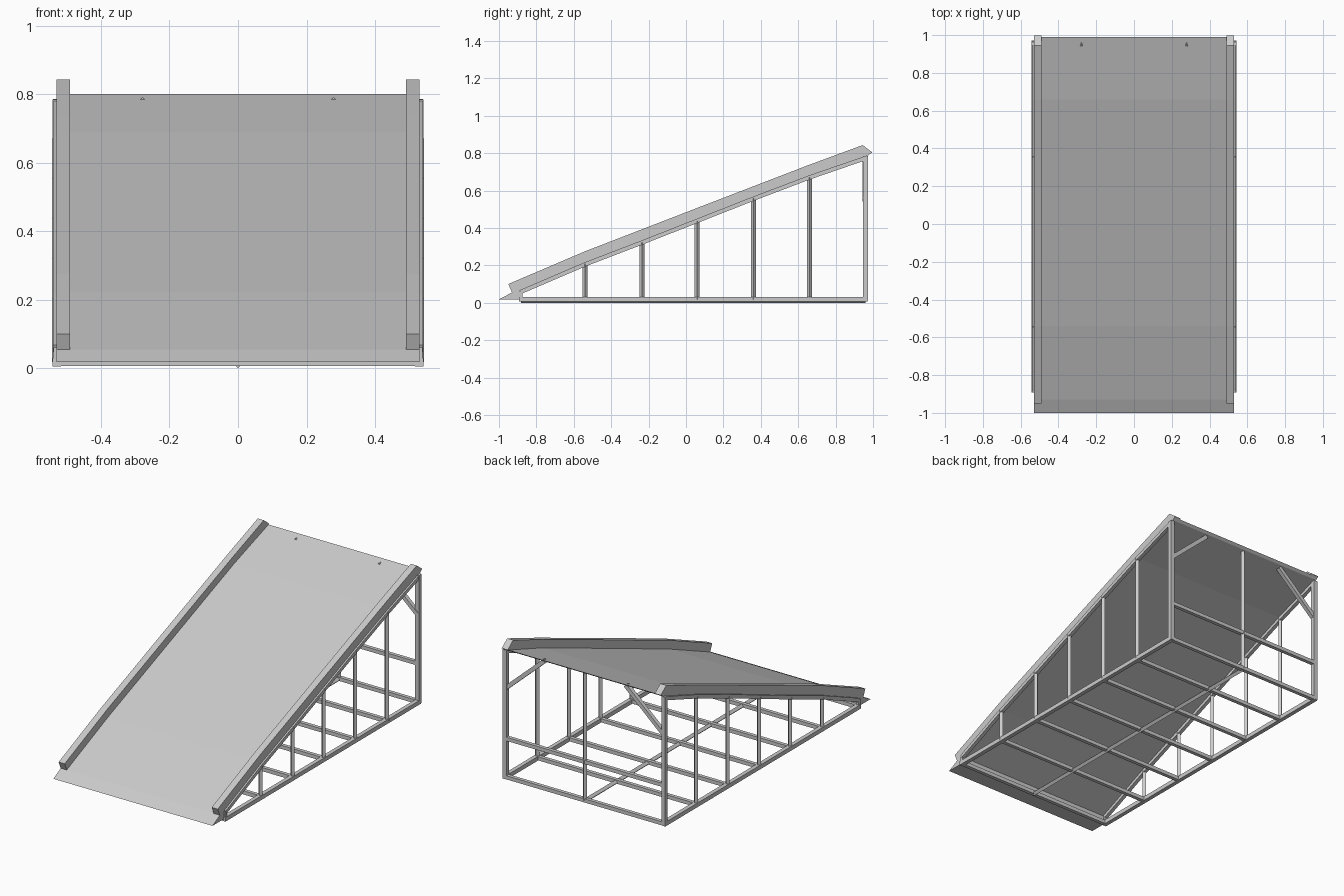
import bpy, bmesh, math
from mathutils import Vector, Matrix

if "Cube" in bpy.data.objects:
    bpy.data.objects.remove(bpy.data.objects["Cube"])

def mesh_object(name, bm):
    bmesh.ops.recalc_face_normals(bm, faces=bm.faces)
    me = bpy.data.meshes.new(name)
    bm.to_mesh(me)
    bm.free()
    ob = bpy.data.objects.new(name, me)
    bpy.context.collection.objects.link(ob)
    return ob

def bar(name, a, b, w=0.025, roll=0):
    """Square tube between two points, optionally rolled about its axis."""
    a, b = Vector(a), Vector(b)
    d = (b - a).normalized()
    up = Vector((0, 1, 0)) if abs(d.z) > 0.99 else Vector((0, 0, 1))
    x = up.cross(d).normalized()
    rot = Matrix((x, d.cross(x), d)).transposed().to_4x4()
    bm = bmesh.new()
    bmesh.ops.create_cube(bm, size=1)
    m = (Matrix.Translation((a + b) / 2) @ rot
         @ Matrix.Rotation(math.radians(roll), 4, 'Z')
         @ Matrix.Diagonal((w, w, (b - a).length, 1)))
    bm.transform(m)
    return mesh_object(name, bm)

def extrude_profile(name, pts, x0, x1):
    """Side profile (y, z) swept across x."""
    bm = bmesh.new()
    face = bm.faces.new([bm.verts.new((x0, y, z)) for y, z in pts])
    ext = bmesh.ops.extrude_face_region(bm, geom=[face])
    moved = [v for v in ext['geom'] if isinstance(v, bmesh.types.BMVert)]
    bmesh.ops.translate(bm, verts=moved, vec=(x1 - x0, 0, 0))
    return mesh_object(name, bm)

# Deck with a wedge toe
DECK = [(-0.93, 0.055), (-0.54, 0.222), (0.06, 0.455), (0.66, 0.688), (0.99, 0.80)]
under = [(0.975, 0.788)] + [(y, z - 0.008) for y, z in DECK[3:0:-1]]
extrude_profile("deck", [(-1, 0.018)] + DECK + under + [(-0.89, 0.064), (-0.89, 0.018)],
                -0.53, 0.53)

# Guard rails along both edges
RAIL_TOP = [(0.945, 0.843), (0.66, 0.738), (0.06, 0.507), (-0.54, 0.275), (-0.95, 0.10)]
for side, s in (("left", -1), ("right", 1)):
    extrude_profile(f"{side}_guard_rail", DECK + [(0.997, 0.803)] + RAIL_TOP, s * 0.49, s * 0.53)

# Side frames: base tube, sloped tube, posts
X, BASE, THIN = 0.529, 0.018, 0.019
FRONT, BACK = -0.883, 0.96
POSTS = [(-0.54, 0.205), (-0.235, 0.322), (0.06, 0.438), (0.36, 0.556), (0.66, 0.67)]
slope = [(FRONT, 0.058)] + POSTS + [(BACK + 0.008, 0.776)]
for side, s in (("left", -1), ("right", 1)):
    x = s * X
    bar(f"{side}_base_tube", (x, FRONT - 0.01, BASE), (x, BACK + 0.01, BASE))
    for i in range(len(slope) - 1):
        bar(f"{side}_sloped_tube", (x, *slope[i]), (x, *slope[i + 1]), 0.022)
    for y, z in POSTS:
        bar(f"{side}_post", (x, y, BASE), (x, y, z), THIN, 45)
    bar(f"{side}_front_post", (x, FRONT, BASE), (x, FRONT, 0.06), 0.018)
    bar(f"{side}_back_post", (x, BACK, 0.008), (x, BACK, 0.785))
    # Diagonal back brace
    bar(f"{side}_back_brace", (x, BACK - 0.005, 0.55), (s * 0.27, BACK - 0.005, 0.782), 0.024)

# Floor cross members
for y in [FRONT] + [p[0] for p in POSTS] + [BACK]:
    bar("floor_cross_tube", (-X, y, BASE), (X, y, BASE), 0.022)

# Centre floor beam, back centre post, back horizontal and top tube
bar("centre_floor_beam", (0, FRONT, 0.0141), (0, BACK, 0.0141), 0.02, 45)
bar("back_centre_post", (0, BACK, BASE), (0, BACK, 0.782), THIN, 45)
bar("back_horizontal", (-X, BACK, 0.25), (X, BACK, 0.25), 0.022)
